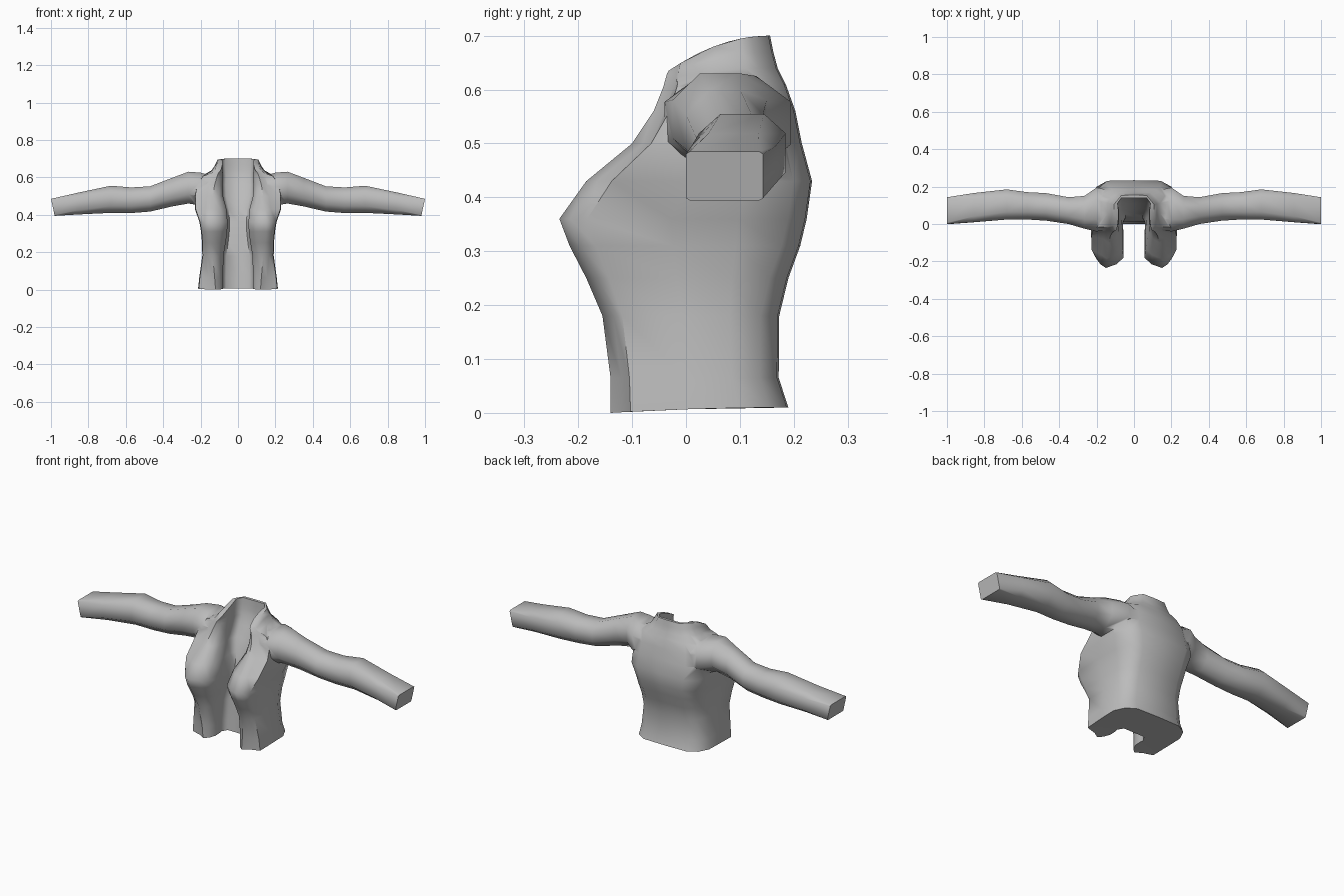
import bpy, bmesh

cloth = bpy.data.materials.new("grey_cloth")
cloth.diffuse_color = (0.5, 0.5, 0.5, 1)


def loft(name, rings):
    """Closed solid through rings of equal point count, capped at both ends."""
    bm = bmesh.new()
    loops = [[bm.verts.new(p) for p in r] for r in rings]
    n = len(rings[0])
    for a, b in zip(loops, loops[1:]):
        for i in range(n):
            j = (i + 1) % n
            bm.faces.new((a[i], a[j], b[j], b[i]))
    caps = [bm.faces.new(loops[0]), bm.faces.new(loops[-1])]
    bmesh.ops.triangulate(bm, faces=caps)
    bmesh.ops.recalc_face_normals(bm, faces=bm.faces[:])
    me = bpy.data.meshes.new(name)
    bm.to_mesh(me)
    bm.free()
    me.materials.append(cloth)
    ob = bpy.data.objects.new(name, me)
    bpy.context.collection.objects.link(ob)
    return ob


def torso_ring(z, drop, sx, yb, yf, bx, slot, iy):
    """Open-fronted C section: back, side, front panel, slot, lining."""
    ym = yb * 0.45 + yf * 0.55
    half = [(sx * 0.62, yb - 0.003), (sx * 0.87, yb - 0.035),
            (sx, yb * 0.72 + yf * 0.28), (sx, ym),
            (sx * 0.5 + max(bx + 0.03, sx * 0.97) * 0.5, yf * 0.75 + ym * 0.25),
            (min(bx + 0.03, sx * 0.95), yf + 0.02), (bx, yf),
            (slot * 0.6 + bx * 0.4, yf + 0.02), (slot, yf + 0.055),
            (slot, iy * 0.5 + (yf + 0.05) * 0.5), (slot * 1.05, iy - 0.03),
            (slot * 0.8, iy)]
    pts = [(0, yb)] + half + [(0, iy)] + [(-x, y) for x, y in reversed(half)]
    return [(x, y, z - drop * ((yb - y) / (yb - yf)) ** 2) for x, y in pts]


# Torso: z, front drop, side x, back y, front y, bust x, slot x, lining y
torso = loft("jacket_body", [torso_ring(*r) for r in (
    (0.010, 0.010, 0.213, 0.190, -0.140, 0.120, 0.080, 0.000),
    (0.065, 0.000, 0.207, 0.172, -0.140, 0.125, 0.080, 0.004),
    (0.180, 0.000, 0.191, 0.173, -0.155, 0.135, 0.078, 0.012),
    (0.250, 0.000, 0.192, 0.190, -0.185, 0.145, 0.066, 0.020),
    (0.310, 0.000, 0.198, 0.212, -0.216, 0.150, 0.058, 0.030),
    (0.360, 0.000, 0.206, 0.224, -0.235, 0.150, 0.056, 0.038),
    (0.430, 0.000, 0.230, 0.234, -0.185, 0.145, 0.062, 0.055),
    (0.500, 0.000, 0.232, 0.215, -0.100, 0.135, 0.080, 0.080),
    (0.560, 0.000, 0.222, 0.203, -0.060, 0.125, 0.082, 0.110),
    (0.610, 0.005, 0.190, 0.185, -0.042, 0.112, 0.080, 0.130),
    (0.640, 0.020, 0.140, 0.170, -0.038, 0.106, 0.082, 0.135),
    (0.670, 0.040, 0.122, 0.162, -0.035, 0.100, 0.084, 0.138),
    (0.700, 0.065, 0.108, 0.156, -0.032, 0.095, 0.084, 0.140),
)])


def sleeve_ring(x, yf, yb, zb, zt, k, lean):
    cy, cz, hy, hz = (yf + yb) / 2, (zb + zt) / 2, (yb - yf) / 2, (zt - zb) / 2
    unit = [(-1, -k), (-k, -1), (k, -1), (1, -k), (1, k), (k, 1), (-k, 1), (-1, k)]
    return [(x + lean * v, cy + hy * u, cz + hz * v) for u, v in unit]


# Sleeves: x, front y, back y, bottom z, top z, squareness, end lean
profile = (
    (0.130, -0.030, 0.180, 0.470, 0.605, 0.45, 0),
    (0.200, -0.040, 0.195, 0.450, 0.625, 0.45, 0),
    (0.265, -0.025, 0.150, 0.460, 0.630, 0.42, 0),
    (0.350, 0.000, 0.143, 0.445, 0.598, 0.42, 0),
    (0.470, 0.018, 0.165, 0.417, 0.552, 0.42, 0),
    (0.570, 0.024, 0.170, 0.409, 0.546, 0.45, 0),
    (0.680, 0.024, 0.185, 0.410, 0.555, 0.50, 0),
    (0.850, 0.010, 0.166, 0.402, 0.518, 0.60, 0.005),
    (0.990, 0.000, 0.143, 0.394, 0.485, 0.90, 0.010),
)
for side, label in ((1, "right_sleeve"), (-1, "left_sleeve")):
    rings = [[(side * x, y, z) for x, y, z in sleeve_ring(*r)] for r in profile]
    sleeve = loft(label, rings)
    sleeve.hide_render = True
    sleeve.hide_set(True)
    # Sew the sleeve to the body
    join = torso.modifiers.new(label, "BOOLEAN")
    join.operation = "UNION"
    join.solver = "EXACT"
    join.object = sleeve

# Bake the seams, drop the helpers and shade smooth
bpy.context.view_layer.update()
dg = bpy.context.evaluated_depsgraph_get()
mesh = bpy.data.meshes.new_from_object(torso.evaluated_get(dg))
torso.modifiers.clear()
torso.data = mesh
for label in ("right_sleeve", "left_sleeve"):
    bpy.data.objects.remove(bpy.data.objects[label])
bpy.context.view_layer.objects.active = torso
torso.select_set(True)
bpy.ops.object.shade_smooth_by_angle(angle=1.0)
